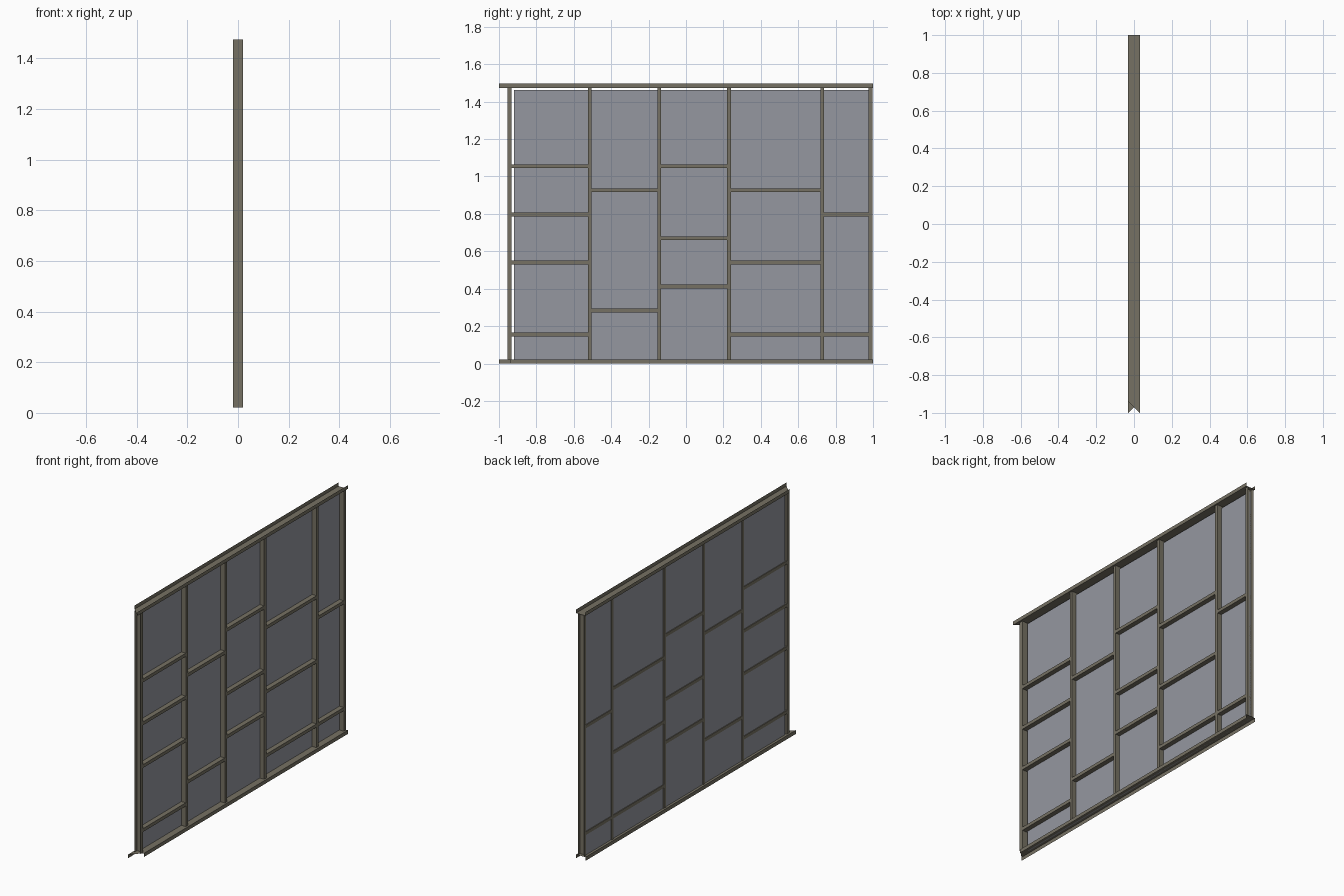
import bpy
import bmesh

cube = bpy.data.objects.get("Cube")
if cube:
    bpy.data.objects.remove(cube, do_unlink=True)


def material(name, rgb):
    m = bpy.data.materials.new(name)
    m.use_nodes = True
    m.diffuse_color = (*rgb, 1)
    m.node_tree.nodes["Principled BSDF"].inputs["Base Color"].default_value = (*rgb, 1)
    return m


FRAME = material("olive grey metal", (0.18, 0.165, 0.125))
PANEL = material("blue grey panel", (0.30, 0.31, 0.35))


def finish(name, bm, mat):
    mesh = bpy.data.meshes.new(name)
    bm.to_mesh(mesh)
    bm.free()
    mesh.materials.append(mat)
    obj = bpy.data.objects.new(name, mesh)
    bpy.context.collection.objects.link(obj)


def box(name, x, y, z, mat=FRAME):
    """Box spanning three (low, high) ranges."""
    bm = bmesh.new()
    bmesh.ops.create_cube(bm, size=1)
    for v in bm.verts:
        v.co = [(lo + hi) / 2 + c * (hi - lo) for c, (lo, hi) in zip(v.co, (x, y, z))]
    bmesh.ops.recalc_face_normals(bm, faces=bm.faces)
    finish(name, bm, mat)


def channel(name, start, end):
    """Open strip between two rows of profile points."""
    bm = bmesh.new()
    a = [bm.verts.new(p) for p in start]
    b = [bm.verts.new(p) for p in end]
    for i in range(len(a) - 1):
        bm.faces.new((a[i], a[i + 1], b[i + 1], b[i]))
    finish(name, bm, FRAME)


HALF, RAIL = 0.02, 0.031          # half depths of posts and rails
LOW, HIGH, TOP = 0.022, 1.474, 1.496
BAR = 0.01                        # half width of posts and bars


# Rails: U channels open away from the panel, mitred at the front end
def rail(name, web, lip, side):
    prof = [(-RAIL, lip), (-RAIL, web), (RAIL, web), (RAIL, lip)]
    channel(name,
            [(x, -1 + RAIL - side * x, z) for x, z in prof],
            [(x, 1, z) for x, z in prof])


rail("bottom_rail", LOW, 0, -1)
rail("top_rail", HIGH, TOP, 1)


# End posts: U channels open outward
def end_post(name, web, lip):
    prof = [(-HALF, lip), (-HALF, web), (HALF, web), (HALF, lip)]
    channel(name, [(x, y, LOW) for x, y in prof], [(x, y, HIGH) for x, y in prof])


end_post("front_end_post", -0.932, -0.954)
end_post("back_end_post", 0.977, 0.998)

# Inner posts
posts = [-0.515, -0.143, 0.23, 0.728]
for i, y in enumerate(posts):
    box(f"post_{i + 1}", (-HALF, HALF), (y - BAR, y + BAR), (LOW, HIGH))

# Cross bars, listed by column
columns = [(0.155, 0.54, 0.797, 1.055), (0.283, 0.926), (0.412, 0.67, 1.055),
           (0.155, 0.54, 0.926), (0.155, 0.797)]
edges = [-0.942] + posts + [0.987]
for c, heights in enumerate(columns):
    span = (edges[c] + BAR, edges[c + 1] - BAR)
    for r, z in enumerate(heights):
        box(f"bar_{c + 1}_{r + 1}", (-HALF, HALF), span, (z - BAR, z + BAR))

# Infill panel, set near the outer side of the posts
box("infill_panel", (-0.016, -0.009), (-0.92, 0.977), (LOW, 1.463), PANEL)
